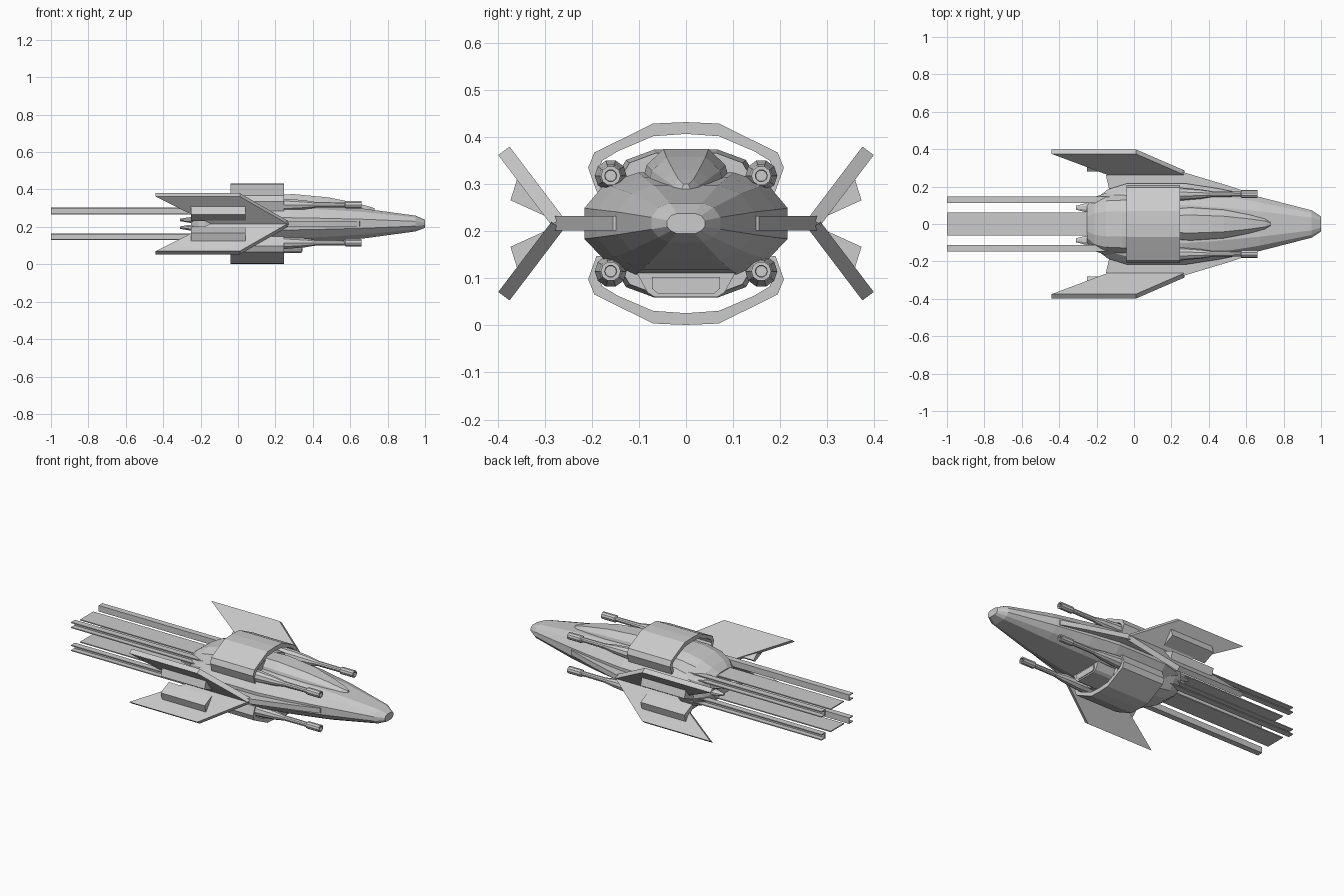
import bpy, bmesh, math

cube = bpy.data.objects.get("Cube")
if cube:
    bpy.data.objects.remove(cube, do_unlink=True)

ZC = 0.2165  # height of the ship's centre line

grey = bpy.data.materials.new("light_grey")
grey.use_nodes = True
grey.diffuse_color = (0.6, 0.6, 0.6, 1)
grey.node_tree.nodes["Principled BSDF"].inputs["Base Color"].default_value = (0.6, 0.6, 0.6, 1)


def loft(name, rings):
    """Skin a list of equal-length point rings and cap both ends."""
    bm = bmesh.new()
    rows = [[bm.verts.new(p) for p in ring] for ring in rings]
    n = len(rows[0])
    for a, b in zip(rows, rows[1:]):
        for i in range(n):
            j = (i + 1) % n
            bm.faces.new((a[i], a[j], b[j], b[i]))
    bm.faces.new(rows[0])
    bm.faces.new(rows[-1])
    bmesh.ops.recalc_face_normals(bm, faces=bm.faces)
    mesh = bpy.data.meshes.new(name)
    bm.to_mesh(mesh)
    bm.free()
    mesh.materials.append(grey)
    obj = bpy.data.objects.new(name, mesh)
    bpy.context.collection.objects.link(obj)
    return obj


def prism(name, profile, x0, x1):
    """Extrude a y-z profile along x."""
    return loft(name, [[(x, y, z) for y, z in profile] for x in (x0, x1)])


def sym(half):
    """Close a right-hand half profile by mirroring it across y = 0."""
    return half + [(-y, z) for y, z in reversed(half)]


def flip(points, sy, sz):
    """Mirror points across the centre planes; sy and sz are +1 or -1."""
    return [(x, sy * y, ZC + sz * (z - ZC)) for x, y, z in points]


# Main hull: x, half width, top, bottom
rings = []
for x, w, zt, zb in [(1.0, .04, .238, .195), (.95, .073, .260, .176), (.67, .145, .298, .138),
                     (.45, .19, .315, .118), (.28, .216, .325, .108), (-.04, .216, .325, .108),
                     (-.14, .185, .31, .122), (-.25, .10, .275, .158)]:
    up, dn = zt - ZC, ZC - zb
    half = [(.5 * w, zb), (.8 * w, ZC - .72 * dn), (w, ZC - .3 * dn),
            (w, ZC + .3 * up), (.8 * w, ZC + .78 * up), (.47 * w, zt)]
    rings.append([(x, y, z) for y, z in sym(half)])
loft("hull", rings)

# Engine core inside the two arches, tapering to the tail
rings = []
for x, w, h in [(.22, .16, .15), (.1, .17, .157), (-.06, .17, .155), (-.15, .165, .135),
                (-.21, .145, .105), (-.25, .10, .075)]:
    half = [(.4 * w, ZC - h), (.75 * w, ZC - .86 * h), (w, ZC - .4 * h),
            (w, ZC + .4 * h), (.75 * w, ZC + .86 * h), (.4 * w, ZC + h)]
    rings.append([(x, y, z) for y, z in sym(half)])
loft("engine_core", rings)

# Canopy
rings = []
for x, w, zt in [(.05, .06, .36), (.2, .085, .373), (.3, .093, .375), (.48, .08, .358),
                 (.62, .052, .33), (.70, .03, .31), (.73, .01, .30)]:
    base = .27
    half = [(w, base), (w, base + .35 * (zt - base)), (.9 * w, base + .67 * (zt - base)), (.52 * w, zt)]
    rings.append([(x, y, z) for y, z in sym(half)])
loft("canopy", rings)

# Belly scoop with a raised lip plate on its mouth
prism("belly_scoop", sym([(.066, .06), (.082, .07), (.108, .118)]), .02, .34)
prism("scoop_mouth", sym([(.06, .068), (.072, .078), (.072, .103)]), .34, .345)

# Arches over and under the hull
outer = [(.19, .285), (.208, .335), (.195, .367), (.155, .387), (.07, .429), (0, .432)]
inner = [(0, .407), (.07, .402), (.145, .37), (.178, .35), (.186, .33), (.165, .285)]
arch = outer + [(-y, z) for y, z in reversed(outer[:-1])]
arch += [(-y, z) for y, z in reversed(inner[1:])] + inner
for label, sz in (("upper", 1), ("lower", -1)):
    prism(label + "_arch", [(y, ZC + sz * (z - ZC)) for y, z in arch], -.04, .245)

# Side strakes running along the hull's waist
for side, sy in (("left", 1), ("right", -1)):
    outline = [(.66, .13), (.65, .155), (.52, .20), (.27, .275), (.22, .287),
               (-.10, .287), (-.15, .26), (-.12, .13)]
    loft(side + "_strake", [[(x, sy * y, z) for x, y in outline] for z in (.202, .232)])

    # Tail nozzles
    for label, z in (("upper", .237), ("lower", .196)):
        loft(f"{side}_{label}_nozzle", [
            [(x, sy * .087 + r * 1.6 * math.cos(a), z + r * math.sin(a))
             for a in [math.tau * (k + .5) / 8 for k in range(8)]]
            for x, r in ((-.2, .018), (-.26, .016), (-.31, .007))])

    for label, sz in (("upper", 1), ("lower", -1)):
        name = f"{side}_{label}_"

        # Swept fin: root and tip edges, thickened across the fin's plane
        ring_pair = []
        for (y, z), (front, back) in (((.274, .222), (.27, -.14)), ((.387, .371), (.01, -.44))):
            ty, tz = .012, -.009
            pts = [(front, y + ty, z + tz), (front, y - ty, z - tz),
                   (back, y - ty, z - tz), (back, y + ty, z + tz)]
            ring_pair.append(flip(pts, sy, sz))
        loft(name + "fin", ring_pair)

        # Pod on the fin's outer face
        pod = [(.350, .318), (.373, .266), (.296, .231), (.280, .245)]
        pod = [(.358, .314)] + pod[1:]
        loft(name + "fin_pod", [flip([(x, y, z) for y, z in pod], sy, sz) for x in (-.25, .04)])

        # Cannon: fairing, barrel and muzzle in one turned shape
        cannon = [(.12, .034), (.26, .034), (.36, .025), (.42, .015), (.57, .014),
                  (.575, .021), (.66, .021), (.66, .013), (.64, .012)]
        loft(name + "cannon", [
            flip([(x, .16 + r * math.cos(a), .318 + r * math.sin(a))
                  for a in [math.tau * k / 10 for k in range(10)]], sy, sz)
            for x, r in cannon])

        # Long tail rail with a channel section open to the outside
        t = .006
        channel = [(.112, .267), (.148, .267), (.148, .267 + t), (.112 + t, .267 + t),
                   (.112 + t, .303 - t), (.148, .303 - t), (.148, .303), (.112, .303)]
        loft(name + "tail_rail", [flip([(x, y, z) for y, z in channel], sy, sz) for x in (-1, -.12)])

# Flat tail plates between the rails
for label, z in (("upper", .283), ("lower", .150)):
    prism(label + "_tail_plate", sym([(.062, z - .003), (.062, z + .003)]), -1, -.15)
